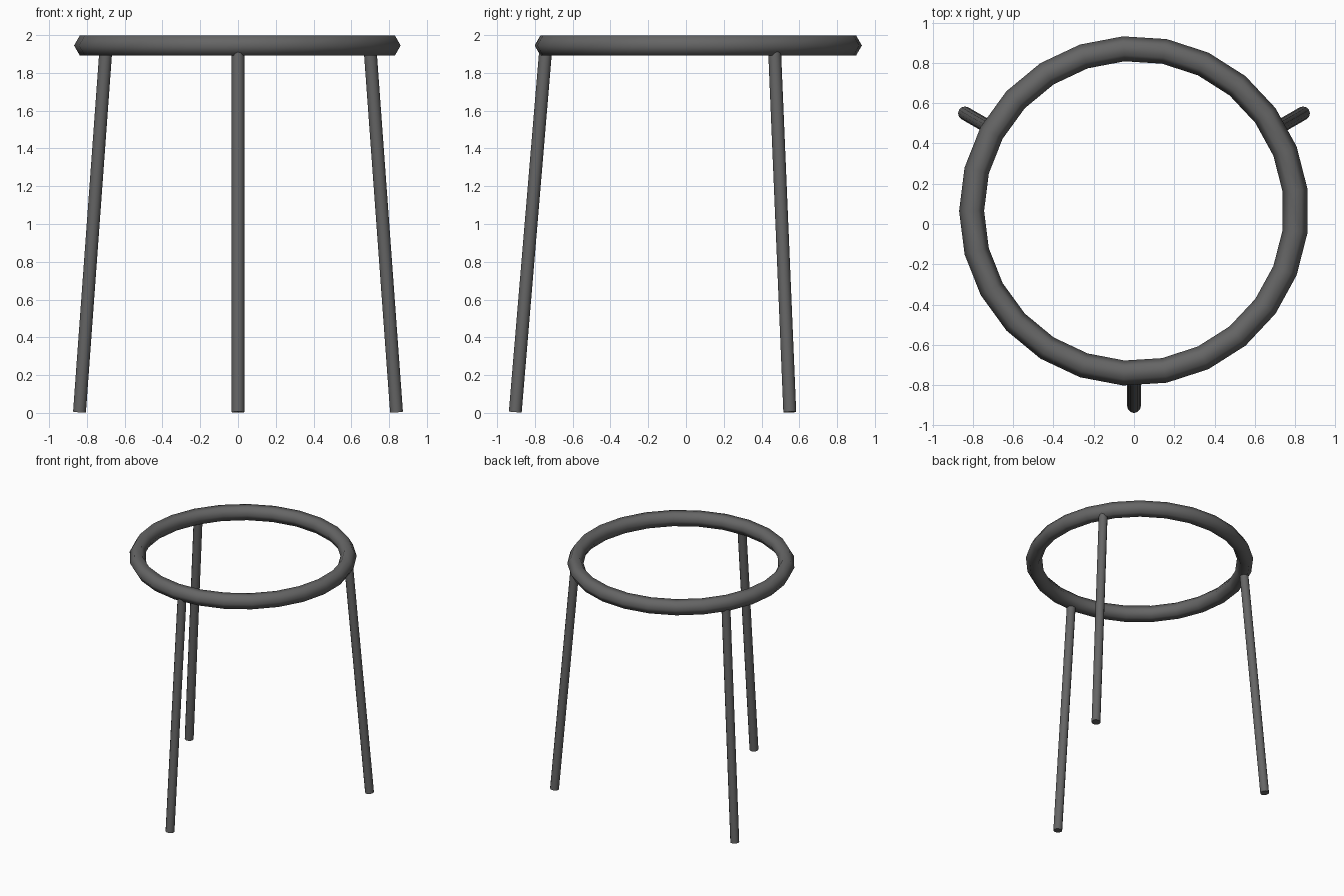
import bpy, math
from mathutils import Vector

if "Cube" in bpy.data.objects:
    bpy.data.objects.remove(bpy.data.objects["Cube"])

dark = bpy.data.materials.new("dark grey")
dark.diffuse_color = (0.13, 0.13, 0.13, 1)
dark.use_nodes = True
dark.node_tree.nodes["Principled BSDF"].inputs["Base Color"].default_value = dark.diffuse_color

CY = 0.065        # stool axis
RING_Z = 1.945
RING_R = 0.806

# Seat ring: torus with a hexagonal section
bpy.ops.mesh.primitive_torus_add(
    location=(0, CY, RING_Z), major_radius=RING_R, minor_radius=0.062,
    major_segments=25, minor_segments=6, rotation=(0, 0, math.pi))
ring = bpy.context.object
ring.name = "seat_ring"
ring.data.materials.append(dark)
bpy.ops.object.shade_smooth()


# Splayed legs
def leg(name, angle):
    d = Vector((math.cos(angle), math.sin(angle), 0))
    foot = Vector((0, CY, 0.004)) + d * 0.969
    top = Vector((0, CY, RING_Z)) + d * RING_R
    axis = top - foot
    bpy.ops.mesh.primitive_cylinder_add(
        vertices=12, radius=0.034, depth=axis.length, location=(foot + top) / 2)
    ob = bpy.context.object
    ob.name = name
    ob.rotation_euler = axis.to_track_quat('Z', 'Y').to_euler()
    ob.data.materials.append(dark)
    bpy.ops.object.shade_smooth_by_angle(angle=math.radians(40))


for name, deg in (("front_leg", -90), ("right_leg", 30), ("left_leg", 150)):
    leg(name, math.radians(deg))
